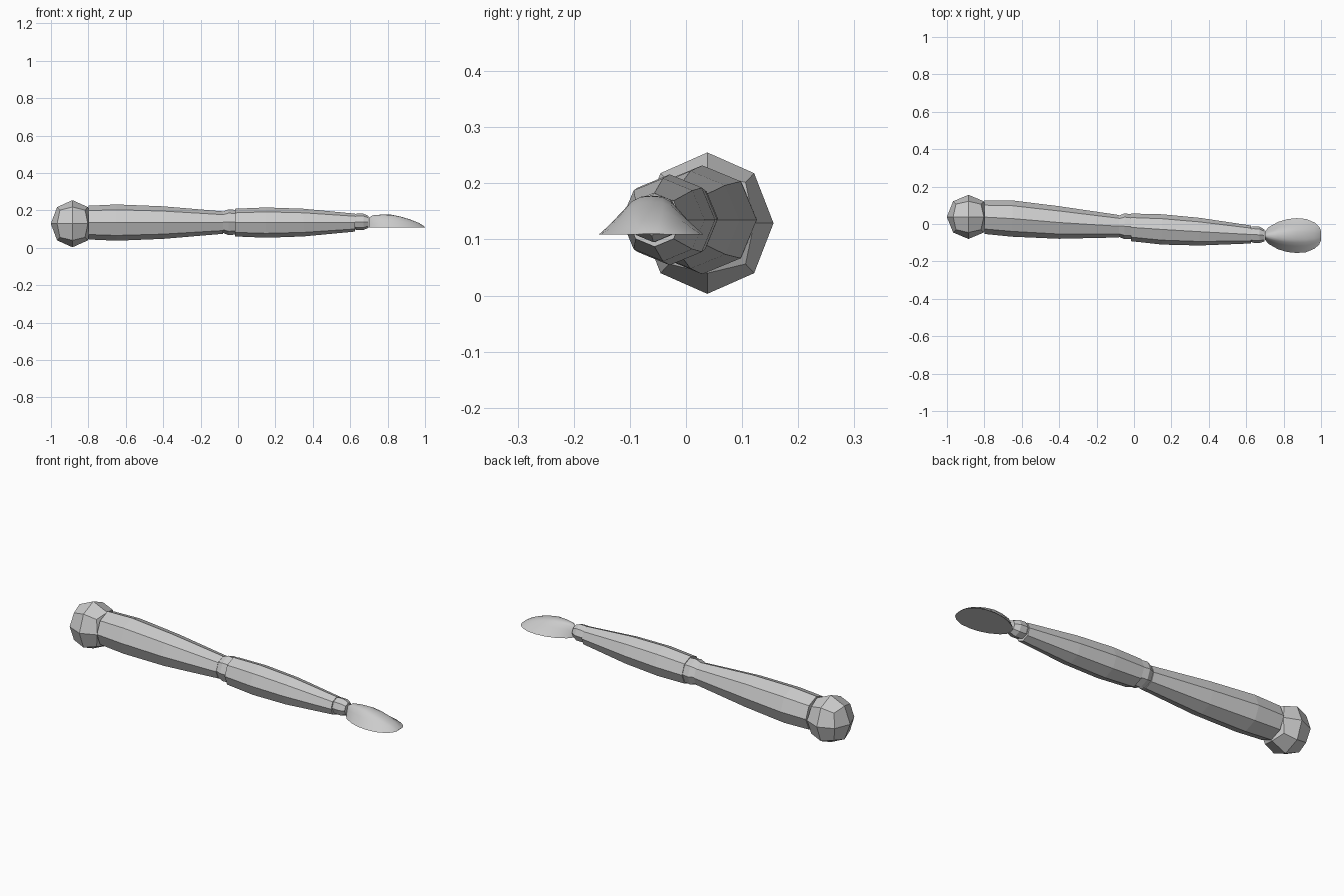
import bpy, bmesh, math
from mathutils import Vector

cube = bpy.data.objects.get("Cube")
if cube:
    bpy.data.objects.remove(cube, do_unlink=True)

grey = bpy.data.materials.new("plain grey")
grey.use_nodes = True
colour = (0.6, 0.6, 0.6, 1)
grey.diffuse_color = colour
grey.node_tree.nodes["Principled BSDF"].inputs["Base Color"].default_value = colour


def finish(name, bm):
    bmesh.ops.recalc_face_normals(bm, faces=bm.faces)
    mesh = bpy.data.meshes.new(name)
    bm.to_mesh(mesh)
    bm.free()
    mesh.materials.append(grey)
    obj = bpy.data.objects.new(name, mesh)
    bpy.context.collection.objects.link(obj)
    return obj


def loft(name, rings):
    """Skin a list of closed rings of points and cap both ends."""
    bm = bmesh.new()
    loops = [[bm.verts.new(p) for p in ring] for ring in rings]
    n = len(loops[0])
    for a, b in zip(loops, loops[1:]):
        for i in range(n):
            j = (i + 1) % n
            bm.faces.new((a[i], a[j], b[j], b[i]))
    bm.faces.new(loops[0])
    bm.faces.new(loops[-1])
    return finish(name, bm)


def limb(name, stations, z=0.135):
    """Eight-sided limb along x; each station is x, centre y, radius."""
    angles = [i * math.pi / 4 for i in range(8)]
    return loft(name, [[(x, y + r * math.cos(a), z + r * math.sin(a)) for a in angles]
                       for x, y, r in stations])


# Shoulder: a cube divided once and rounded into a faceted ball
bm = bmesh.new()
bmesh.ops.create_cube(bm, size=2)
bmesh.ops.subdivide_edges(bm, edges=bm.edges[:], cuts=1, use_grid_fill=True)
for v in bm.verts:
    d = v.co.normalized()
    v.co = Vector((-0.885 + 0.116 * d.x, 0.038 + 0.118 * d.y, 0.129 + 0.126 * d.z))
finish("shoulder", bm)

# Arm segments and joints
limb("upper_arm", [(-0.8, 0.037, 0.09), (-0.65, 0.029, 0.097),
                   (-0.4, 0.008, 0.087), (-0.08, -0.012, 0.06)])
limb("elbow", [(-0.09, -0.012, 0.053), (-0.05, -0.012, 0.069),
               (-0.015, -0.014, 0.066), (0.0, -0.015, 0.055)], 0.137)
limb("forearm", [(-0.015, -0.018, 0.074), (0.15, -0.029, 0.081),
                 (0.35, -0.041, 0.074), (0.625, -0.056, 0.048)])
limb("wrist", [(0.615, -0.055, 0.036), (0.635, -0.056, 0.044),
               (0.67, -0.058, 0.044), (0.697, -0.061, 0.032)], 0.139)

# Hand: a smooth mitten dome with a flat palm
half = [(1, 0), (0.82, 0.26), (0.6, 0.58), (0.4, 0.86), (0.22, 0.98)]
section = half + [(0, 1)] + [(-u, h) for u, h in reversed(half)]
stations = [(0.7, 0.022, 0.052), (0.72, 0.045, 0.065), (0.77, 0.073, 0.069),
            (0.82, 0.088, 0.068), (0.87, 0.093, 0.058), (0.92, 0.089, 0.043),
            (0.965, 0.07, 0.025), (0.99, 0.048, 0.01), (1.0, 0.025, 0.002)]
hand = loft("hand", [[(x, -0.062 + w * u, 0.109 + h * t) for u, t in section]
                     for x, w, h in stations])
bpy.ops.object.select_all(action="DESELECT")
hand.select_set(True)
bpy.context.view_layer.objects.active = hand
bpy.ops.object.shade_smooth_by_angle(angle=math.radians(40))
